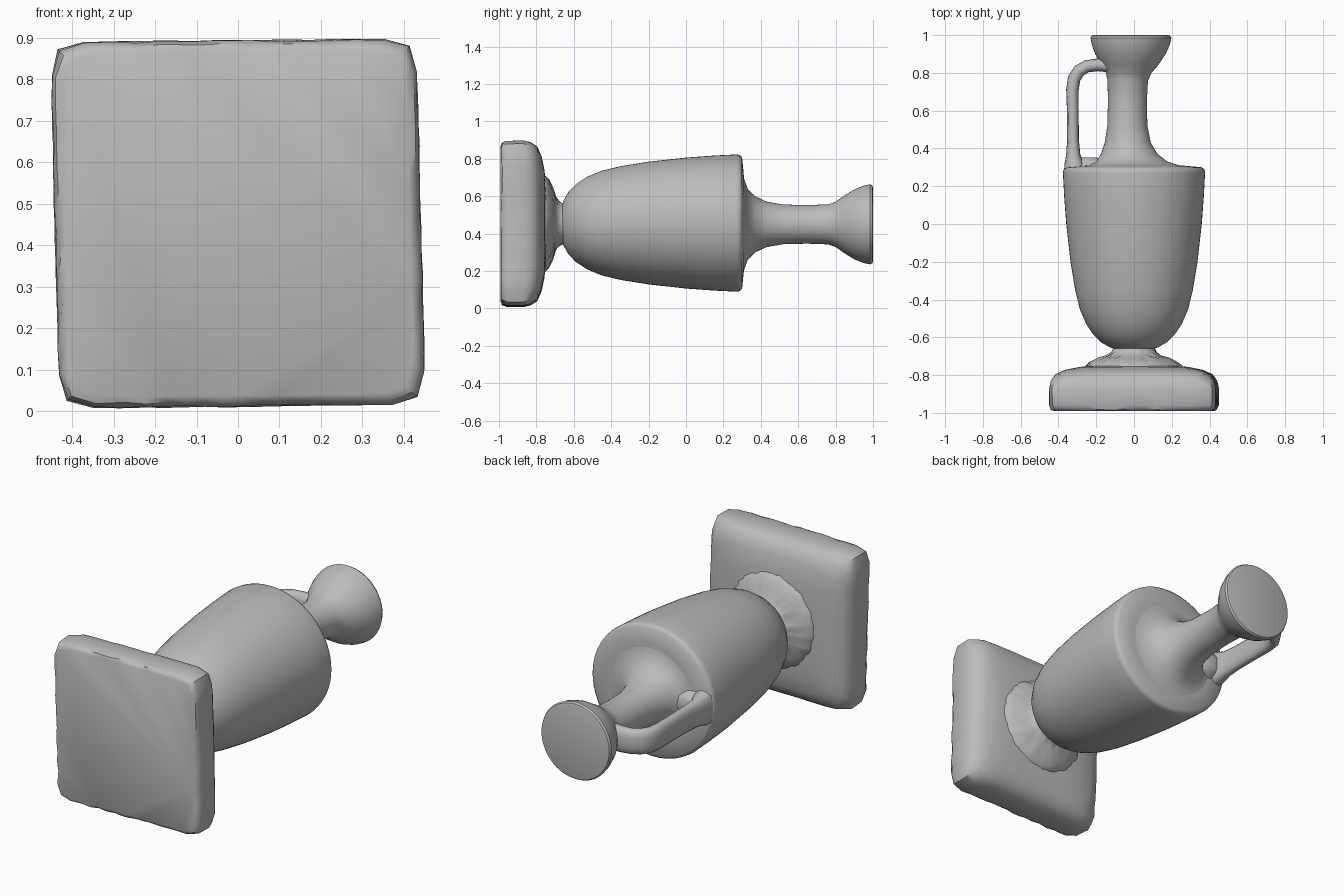
import bpy, bmesh, math, random
from mathutils import Vector

if "Cube" in bpy.data.objects:
    bpy.data.objects.remove(bpy.data.objects["Cube"])

random.seed(4)
SEG = 64
CZ = 0.453  # height of the lying vessel's axis

stone = bpy.data.materials.new("grey stone")
stone.diffuse_color = (0.5, 0.5, 0.5, 1)
stone.use_nodes = True
stone.node_tree.nodes["Principled BSDF"].inputs["Base Color"].default_value = stone.diffuse_color


def super_point(a, n):
    """Unit superellipse: n=2 is a circle, a large n is a square."""
    c, s = math.cos(a), math.sin(a)
    r = (abs(c) ** n + abs(s) ** n) ** (-1 / n)
    return c * r, s * r


def loft(name, rings, angle):
    """Skin a list of closed rings and cap both ends."""
    bm = bmesh.new()
    loops = [[bm.verts.new(p) for p in ring] for ring in rings]
    for a, b in zip(loops, loops[1:]):
        for i in range(len(a)):
            j = (i + 1) % len(a)
            bm.faces.new((a[i], a[j], b[j], b[i]))
    bm.faces.new(loops[0])
    bm.faces.new(loops[-1])
    bmesh.ops.recalc_face_normals(bm, faces=bm.faces)
    mesh = bpy.data.meshes.new(name)
    bm.to_mesh(mesh)
    bm.free()
    mesh.materials.append(stone)
    ob = bpy.data.objects.new(name, mesh)
    bpy.context.collection.objects.link(ob)
    bpy.ops.object.select_all(action='DESELECT')
    ob.select_set(True)
    bpy.context.view_layer.objects.active = ob
    bpy.ops.object.shade_smooth_by_angle(angle=math.radians(angle))
    return ob


def ring(y, rx, rz, n=2, cx=0, cz=CZ, rough=0):
    pts = []
    for i in range(SEG):
        u, v = super_point(2 * math.pi * i / SEG, n)
        k = 1 + random.uniform(-rough, rough)
        pts.append(Vector((cx + u * rx * k, y + random.uniform(-rough, rough) * 0.4, cz + v * rz * k)))
    return pts


# Square plinth with a domed back and worn edges: y, half size, squareness, wear
plinth = [(-0.99, 0.415, 16, 0.003), (-0.982, 0.43, 16, 0.008), (-0.96, 0.44, 16, 0.006),
          (-0.87, 0.442, 16, 0.003), (-0.83, 0.433, 13, 0.003), (-0.795, 0.41, 9, 0.002),
          (-0.772, 0.36, 6, 0), (-0.757, 0.29, 3.5, 0), (-0.75, 0.22, 2, 0)]
slab = loft("plinth", [ring(y, h, h, n, 0, 0.452, w) for y, h, n, w in plinth], 40)
for v in slab.data.vertices:  # slightly out of square
    v.co.x -= 0.025 * (v.co.z - 0.45)
    v.co.z += 0.01 * v.co.x

# Stepped foot
foot = [(-0.78, 0.27), (-0.755, 0.26), (-0.735, 0.235), (-0.712, 0.195), (-0.697, 0.145),
        (-0.68, 0.12), (-0.66, 0.11), (-0.63, 0.11)]
loft("foot", [ring(y, r, r, 2, 0, CZ, 0.012) for y, r in foot], 50)

# Main body, ending in a crisp shoulder
body = [(-0.665, 0.09), (-0.655, 0.12), (-0.63, 0.165), (-0.59, 0.207), (-0.53, 0.247),
        (-0.45, 0.28), (-0.35, 0.304), (-0.2, 0.328), (0, 0.35), (0.15, 0.361),
        (0.27, 0.367), (0.288, 0.364), (0.3, 0.35), (0.308, 0.27), (0.312, 0.2)]
loft("body", [ring(y, r * 1.025, r, 2, 0, CZ + 0.003) for y, r in body], 50)

# Flared neck and flat closed mouth: y, radius, sideways offset
neck = [(0.3, 0.3, 0), (0.312, 0.24, -0.005), (0.33, 0.19, -0.012), (0.37, 0.15, -0.025),
        (0.43, 0.122, -0.033), (0.52, 0.106, -0.035), (0.65, 0.103, -0.035), (0.76, 0.107, -0.033),
        (0.8, 0.121, -0.028), (0.845, 0.153, -0.022), (0.9, 0.187, -0.019), (0.95, 0.207, -0.017),
        (0.985, 0.214, -0.016), (0.996, 0.208, -0.016), (1.0, 0.195, -0.016)]
loft("neck_and_mouth", [ring(y, r, r, 2, cx, CZ - 0.004) for y, r, cx in neck], 35)

# Strap handle: x, y, half thickness, half width
strap = [(-0.315, 0.27, 0.055, 0.1), (-0.317, 0.315, 0.052, 0.09), (-0.322, 0.37, 0.037, 0.075),
         (-0.323, 0.45, 0.031, 0.07), (-0.324, 0.6, 0.031, 0.068), (-0.326, 0.71, 0.033, 0.068),
         (-0.317, 0.77, 0.034, 0.068), (-0.29, 0.812, 0.034, 0.068), (-0.25, 0.835, 0.033, 0.068),
         (-0.19, 0.843, 0.034, 0.07), (-0.11, 0.835, 0.034, 0.07)]
path = [Vector((x, y, CZ)) for x, y, *_ in strap]
sections = []
for i, (x, y, t, w) in enumerate(strap):
    tan = (path[min(i + 1, len(path) - 1)] - path[max(i - 1, 0)]).normalized()
    side = Vector((tan.y, -tan.x, 0))
    if i == 0:
        side = Vector((1, 0, 0))
    section = []
    for k in range(16):
        u, v = super_point(2 * math.pi * k / 16, 3)
        section.append(path[i] + side * (u * t) + Vector((0, 0, v * w)))
    sections.append(section)
loft("handle", sections, 50)

# Fillet where the handle meets the shoulder and neck
fillet = [(0.295, 0.12, 0.09), (0.315, 0.1, 0.075), (0.335, 0.08, 0.06), (0.352, 0.05, 0.04)]
loft("handle_fillet", [ring(y, a, b, 2, -0.245) for y, a, b in fillet], 50)
